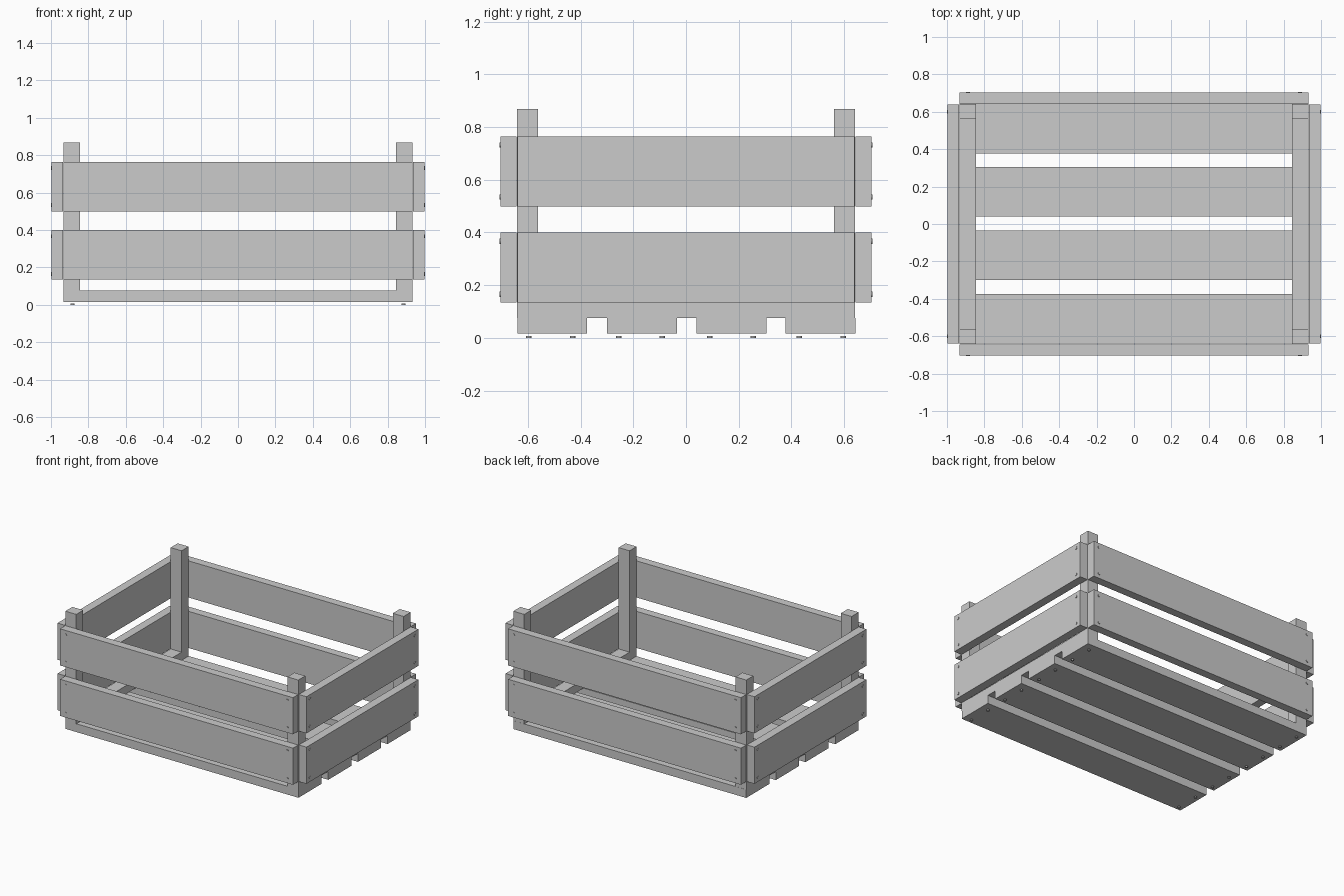
import bpy, bmesh
from math import radians
from mathutils import Matrix

if "Cube" in bpy.data.objects:
    bpy.data.objects.remove(bpy.data.objects["Cube"])


def box(name, x, y, z):
    """Box given as (min, max) ranges on each axis."""
    bm = bmesh.new()
    size = [r[1] - r[0] for r in (x, y, z)]
    mid = [(r[1] + r[0]) / 2 for r in (x, y, z)]
    bmesh.ops.create_cube(bm, size=1, matrix=Matrix.Translation(mid) @ Matrix.Diagonal((*size, 1)))
    return finish(name, bm)


def finish(name, bm):
    mesh = bpy.data.meshes.new(name)
    bm.to_mesh(mesh)
    bm.free()
    ob = bpy.data.objects.new(name, mesh)
    bpy.context.collection.objects.link(ob)
    return ob


def nails(name, points, rot, depth):
    """Small round nail heads, all in one object."""
    bm = bmesh.new()
    for p in points:
        bmesh.ops.create_cone(bm, cap_ends=True, segments=12, radius1=0.01, radius2=0.01,
                              depth=depth, matrix=Matrix.Translation(p) @ rot)
    return finish(name, bm)


def span(a, b, s):
    return (a, b) if s > 0 else (-b, -a)


# Floor slats
for i, y in enumerate((-0.64, -0.30, 0.04, 0.378)):
    box(f"floor_slat_{i + 1}", (-0.932, 0.932), (y, y + 0.265), (0.016, 0.076))

for s, side in ((-1, "left"), (1, "right")):
    # Cross rails between the posts
    box(f"{side}_floor_rail", span(0.845, 0.932, s), (-0.562, 0.562), (0.076, 0.135))
    # Corner posts
    for t, end in ((-1, "front"), (1, "back")):
        box(f"{end}_{side}_post", span(0.845, 0.932, s), span(0.562, 0.642, t), (0.076, 0.868))

# Side boards, two levels all round
for level, z in (("lower", 0.134), ("upper", 0.499)):
    zr = (z, z + 0.265)
    for s, end, side in ((-1, "front", "left"), (1, "back", "right")):
        box(f"{end}_{level}_board", (-0.932, 0.932), span(0.643, 0.703, s), zr)
        box(f"{side}_{level}_board", span(0.935, 0.996, s), (-0.64, 0.64), zr)

# Nail heads on the boards and under the floor
heights = (0.165, 0.367, 0.534, 0.732)
about_x = Matrix.Rotation(radians(90), 4, 'X')
about_y = Matrix.Rotation(radians(90), 4, 'Y')
for s, end, side in ((-1, "front", "left"), (1, "back", "right")):
    nails(f"{end}_nails", [(x, s * 0.702, z) for x in (-0.888, 0.888) for z in heights], about_x, 0.01)
    nails(f"{side}_nails", [(s * 0.995, y, z) for y in (-0.6, 0.6) for z in heights], about_y, 0.01)
rows = (0.09, 0.255, 0.43, 0.597)
nails("floor_nails", [(x, s * y, 0.004) for x in (-0.885, 0.885) for y in rows for s in (-1, 1)],
      Matrix.Identity(4), 0.008)
